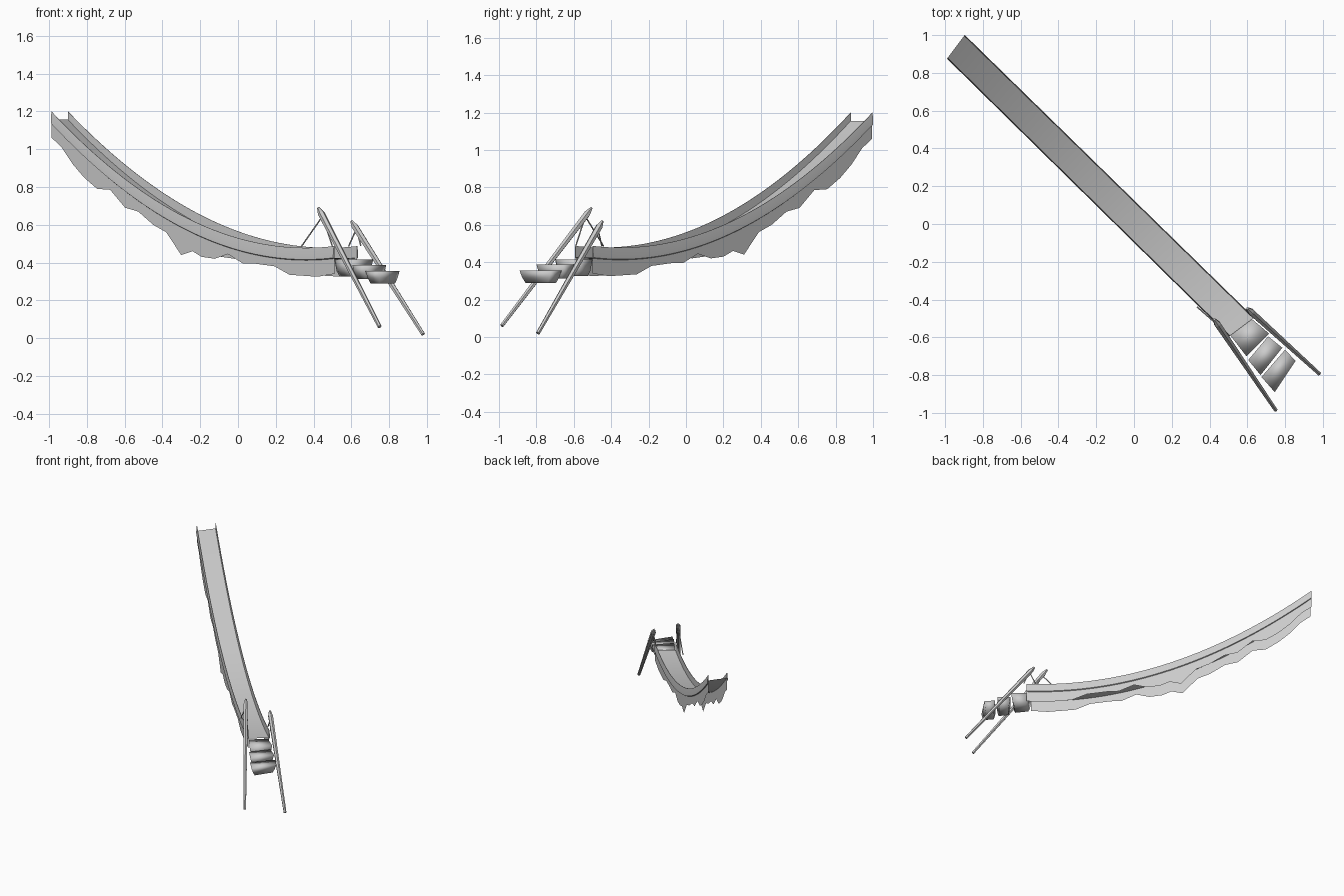
import bpy, bmesh
from mathutils import Vector

cube = bpy.data.objects.get("Cube")
if cube:
    bpy.data.objects.remove(cube, do_unlink=True)

stone = bpy.data.materials.new("stone_grey")
stone.use_nodes = True
GREY = (0.6, 0.6, 0.6, 1)
stone.diffuse_color = GREY
stone.node_tree.nodes["Principled BSDF"].inputs["Base Color"].default_value = GREY

START, END = Vector((-0.943, 0.938, 0)), Vector((0.57, -0.545, 0))
HALF_START, HALF_END = Vector((0.043, 0.057, 0)), Vector((0.06, 0.045, 0))
SEGMENTS = 40


def add_object(name, bm, smooth=None):
    bmesh.ops.recalc_face_normals(bm, faces=bm.faces)
    mesh = bpy.data.meshes.new(name)
    bm.to_mesh(mesh)
    bm.free()
    mesh.materials.append(stone)
    obj = bpy.data.objects.new(name, mesh)
    bpy.context.collection.objects.link(obj)
    if smooth:
        bpy.ops.object.select_all(action='DESELECT')
        obj.select_set(True)
        bpy.context.view_layer.objects.active = obj
        bpy.ops.object.shade_smooth_by_angle(angle=smooth)
    return obj


def rail_height(t):
    """Height of the sagging rail along the span."""
    x = START.lerp(END, t).x
    return 0.478 + 0.388 * (0.42 - x) ** 2


def deck_height(t):
    return rail_height(t) - 0.043 - 0.02 * t


def span_point(t, side, z):
    p = START.lerp(END, t) + HALF_START.lerp(HALF_END, t) * side
    p.z = z
    return p


def loft(name, rings, closed=False, smooth=None):
    bm = bmesh.new()
    rows = [[bm.verts.new(p) for p in ring] for ring in rings]
    n = len(rows[0])
    for a, b in zip(rows, rows[1:]):
        for i in range(n if closed else n - 1):
            j = (i + 1) % n
            bm.faces.new((a[i], a[j], b[j], b[i]))
    if closed:
        bm.faces.new(rows[0])
        bm.faces.new(rows[-1])
    return add_object(name, bm, smooth)


steps = [i / SEGMENTS for i in range(SEGMENTS + 1)]

# Walkway surface
loft("deck", [[span_point(t, s, deck_height(t)) for s in (-1, 1)] for t in steps], smooth=0.5)

# Raised rails, with a slight outward ledge at the bottom
RAIL = [(1.0, 0), (1.04, 0), (1.1, -0.045), (1.1, -0.062), (1.0, -0.066)]
for side, label in ((-1, "right"), (1, "left")):
    loft(label + "_rail",
         [[span_point(t, side * o, rail_height(t) + dz) for o, dz in RAIL] for t in steps],
         closed=True, smooth=0.5)

# Ragged skirts hanging below both edges
RAGGED = [(-0.943, 1.06), (-0.89, 1.01), (-0.83, 0.92), (-0.77, 0.85), (-0.7, 0.79),
          (-0.63, 0.785), (-0.55, 0.69), (-0.48, 0.67), (-0.4, 0.6), (-0.33, 0.56),
          (-0.25, 0.44), (-0.19, 0.46), (-0.14, 0.43), (-0.07, 0.42), (0, 0.445),
          (0.08, 0.395), (0.14, 0.395), (0.25, 0.38), (0.33, 0.335), (0.48, 0.325),
          (0.57, 0.34)]
for side, label in ((-1, "right"), (1, "left")):
    rings = []
    for x, z in RAGGED:
        t = (x - START.x) / (END.x - START.x)
        rings.append([span_point(t, side, deck_height(t)), span_point(t, side, z)])
    loft(label + "_skirt", rings)


# Slanted posts with pointed tops, and thin ropes
def rod(name, stations, sides):
    """Loft a round section through (point, radius) stations on one line."""
    points = [Vector(p) for p, r in stations]
    turn = (points[-1] - points[0]).to_track_quat('Z', 'Y')
    bm = bmesh.new()
    bmesh.ops.create_circle(bm, segments=sides, radius=1)
    circle = [turn @ v.co for v in bm.verts]
    bm.free()
    rings = [[p + c * r for c in circle] for p, (_, r) in zip(points, stations)]
    return loft(name, rings, closed=True)


POSTS = {
    "right": ((0.75, -0.985, 0.06), (0.425, -0.505, 0.69),
              [(0.335, -0.44, 0.485), (0.5, -0.59, 0.485)]),
    "left": ((0.98, -0.792, 0.02), (0.6, -0.447, 0.62),
             [(0.585, -0.45, 0.485), (0.65, -0.51, 0.49)]),
}
for label, (foot, tip, anchors) in POSTS.items():
    foot, tip = Vector(foot), Vector(tip)
    neck = tip.lerp(foot, 0.05)
    rod(label + "_post", [(foot, 0.011), (neck, 0.019), (tip, 0.007)], 6)
    knot = tip.lerp(foot, 0.07)
    for i, anchor in enumerate(anchors):
        rod(f"{label}_rope_{i + 1}", [(knot, 0.004), (anchor, 0.004)], 5)

# Floating stepping stones, narrower underneath
STONES = [
    ([(0.51, -0.59), (0.62, -0.5), (0.715, -0.58), (0.595, -0.7)], 0.415, 0.325),
    ([(0.605, -0.72), (0.71, -0.595), (0.785, -0.655), (0.67, -0.8)], 0.388, 0.313),
    ([(0.675, -0.81), (0.8, -0.665), (0.855, -0.725), (0.745, -0.89)], 0.355, 0.288),
]
for i, (corners, top, bottom) in enumerate(STONES):
    middle = sum((Vector(c) for c in corners), Vector((0, 0))) / 4
    rings = []
    for z, scale in ((bottom, 0.72), (bottom + 0.03, 0.88), (top, 1.0)):
        rings.append([(*middle.lerp(Vector(c), scale), z) for c in corners])
    loft(f"stepping_stone_{i + 1}", rings, closed=True, smooth=3.1)
